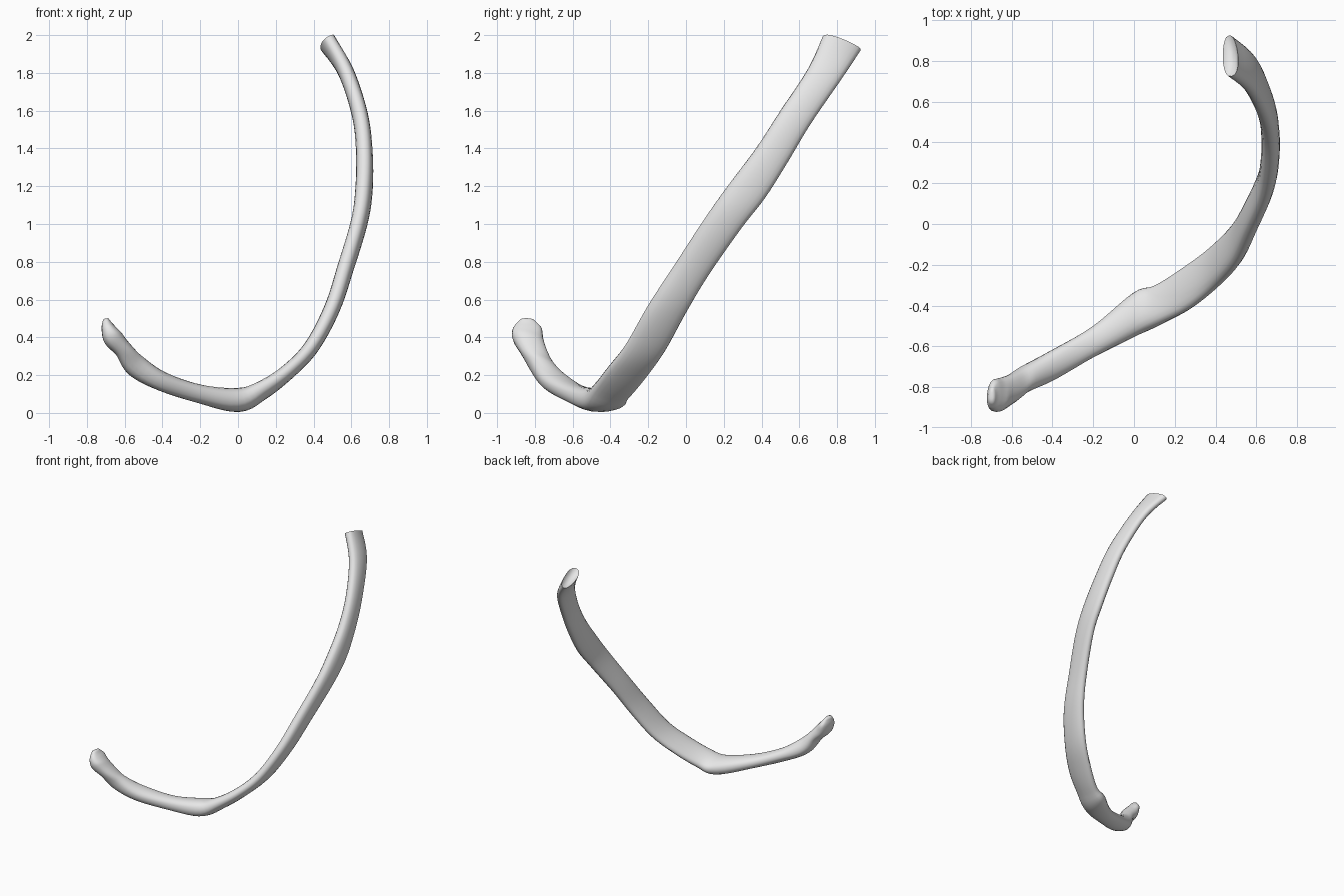
import bpy, bmesh, math
from mathutils import Vector

SIDES = 20      # points round each cross-section
STEPS = 5       # rings between neighbouring stations

# Stations along the bone: front edge, back edge, half thickness
STATIONS = [
    ((.48, .725, 1.995), (.465, .925, 1.92), .043),
    ((.57, .645, 1.82), (.58, .825, 1.77), .042),
    ((.645, .50, 1.60), (.65, .66, 1.53), .042),
    ((.667, .37, 1.40), (.672, .54, 1.33), .044),
    ((.66, .22, 1.20), (.675, .42, 1.14), .045),
    ((.635, .10, 1.03), (.65, .295, .98), .043),
    ((.57, -.05, .80), (.57, .12, .73), .043),
    ((.50, -.20, .57), (.495, .0, .53), .042),
    ((.39, -.32, .36), (.385, -.11, .33), .040),
    ((.265, -.42, .23), (.25, -.21, .19), .040),
    ((.13, -.49, .14), (.11, -.30, .085), .047),
    ((.0, -.555, .075), (.0, -.335, .06), .063),
    ((-.20, -.655, .10), (-.20, -.50, .10), .049),
    ((-.40, -.765, .155), (-.40, -.62, .18), .050),
    ((-.54, -.83, .25), (-.53, -.69, .24), .060),
    ((-.61, -.885, .335), (-.60, -.735, .33), .047),
    ((-.665, -.92, .40), (-.655, -.755, .39), .052),
    ((-.69, -.915, .45), (-.685, -.765, .45), .036),
    ((-.70, -.885, .488), (-.695, -.80, .488), .019),
]


def spline(p, q, r, s, t):
    """Smooth blend from q to r."""
    return 0.5 * (2 * q + (r - p) * t + (2 * p - 5 * q + 4 * r - s) * t * t
                  + (3 * q - p - 3 * r + s) * t * t * t)


def sample_stations():
    """Centre, half width vector and half thickness along the bone."""
    rows = []
    for front, back, thick in STATIONS:
        a, b = Vector(front), Vector(back)
        rows.append(((a + b) / 2, (b - a) / 2, thick))
    rows = [rows[0]] + rows + [rows[-1]]
    out = []
    for i in range(1, len(rows) - 2):
        for k in range(STEPS):
            out.append([spline(*v, k / STEPS) for v in zip(*rows[i - 1:i + 3])])
    out.append(list(rows[-1]))
    return out


def section(centre, wide, thick, tangent, scale=1.0, push=0.0):
    """Rounded flat oval, a little thinner at its back edge."""
    normal = tangent.cross(wide).normalized()
    ring = []
    for j in range(SIDES):
        a = 2 * math.pi * j / SIDES
        c, s = math.cos(a), math.sin(a)
        across = math.copysign(abs(s) ** .8, s) * (1 - .12 * c)
        ring.append(centre + tangent * push
                    + (wide * c + normal * thick * across) * scale)
    return ring


def build_rings():
    path = sample_stations()
    last = len(path) - 1
    tangents = [(path[min(i + 1, last)][0] - path[max(i - 1, 0)][0]).normalized()
                for i in range(last + 1)]
    body = [section(*p, t) for p, t in zip(path, tangents)]
    # Dished upper end, softly domed head
    dish = [section(*path[0], tangents[0], s, d) for s, d in ((.3, .025), (.8, .012))]
    dome = [section(*path[-1], tangents[-1], s, d) for s, d in ((.8, .008), (.4, .012))]
    return dish + body + dome


cube = bpy.data.objects.get("Cube")
if cube:
    bpy.data.objects.remove(cube, do_unlink=True)

# Bone colour
colour = (.8, .8, .8, 1)
material = bpy.data.materials.new("light_grey_bone")
material.use_nodes = True
material.diffuse_color = colour
shader = next(n for n in material.node_tree.nodes if n.type == 'BSDF_PRINCIPLED')
shader.inputs["Base Color"].default_value = colour

# Loft the shaft through its rings
bm = bmesh.new()
rings = [[bm.verts.new(p) for p in ring] for ring in build_rings()]
for one, two in zip(rings, rings[1:]):
    for j in range(SIDES):
        k = (j + 1) % SIDES
        bm.faces.new((one[j], one[k], two[k], two[j]))
bm.faces.new(rings[0])
bm.faces.new(rings[-1])
bmesh.ops.recalc_face_normals(bm, faces=bm.faces)

mesh = bpy.data.meshes.new("rib_bone")
bm.to_mesh(mesh)
bm.free()
mesh.materials.append(material)
bone = bpy.data.objects.new("rib_bone", mesh)
bpy.context.collection.objects.link(bone)

bpy.ops.object.select_all(action='DESELECT')
bone.select_set(True)
bpy.context.view_layer.objects.active = bone
bpy.ops.object.shade_smooth_by_angle(angle=math.radians(40))
